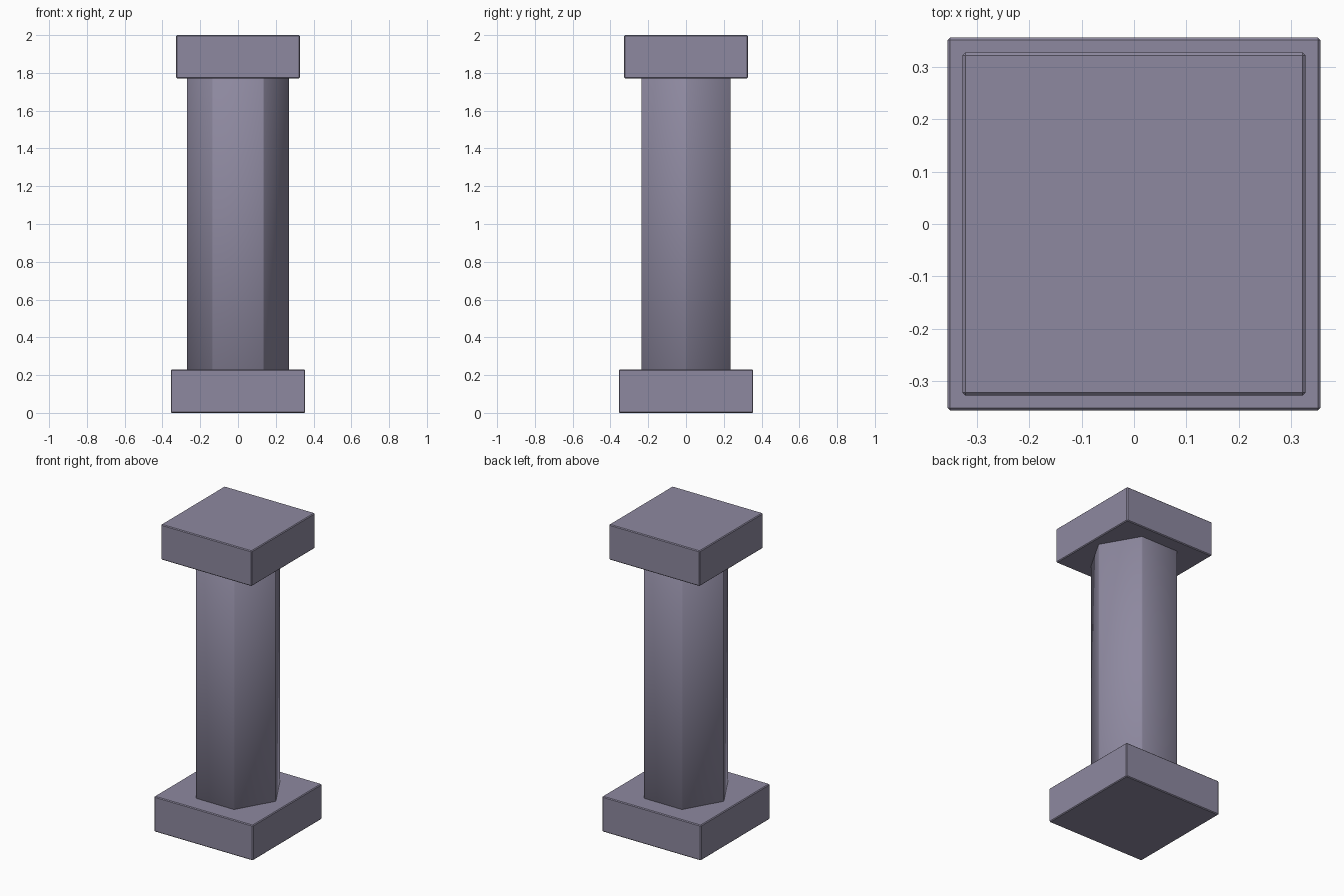
import bpy
import math

if "Cube" in bpy.data.objects:
    bpy.data.objects.remove(bpy.data.objects["Cube"])

# Muted violet-grey stone
stone = bpy.data.materials.new("stone")
stone.diffuse_color = (0.27, 0.25, 0.35, 1.0)
stone.use_nodes = True
stone.node_tree.nodes["Principled BSDF"].inputs["Base Color"].default_value = stone.diffuse_color


def finish(ob, name, width):
    """Name, colour and lightly bevel a part."""
    ob.name = name
    ob.data.materials.append(stone)
    bevel = ob.modifiers.new("edge_bevel", 'BEVEL')
    bevel.width = width
    bevel.segments = 1


def slab(name, half, z0, z1):
    """Square block with a fine bevelled edge."""
    bpy.ops.mesh.primitive_cube_add(size=1, location=(0, 0, (z0 + z1) / 2))
    ob = bpy.context.object
    ob.scale = (half * 2, half * 2, z1 - z0)
    bpy.ops.object.transform_apply(location=False, rotation=False, scale=True)
    finish(ob, name, 0.005)


# Square plinth and capital
slab("base", 0.356, 0.0, 0.23)
slab("capital", 0.327, 1.77, 2.0)

# Six-sided shaft, corners on the x axis, ends set into the blocks
bpy.ops.mesh.primitive_cylinder_add(
    vertices=6, radius=0.273, depth=1.6, location=(0, 0, 1.0),
    rotation=(0, 0, math.radians(30)))
shaft = bpy.context.object
bpy.ops.object.transform_apply(location=False, rotation=True, scale=False)
bpy.ops.object.shade_smooth()
finish(shaft, "shaft", 0.005)
